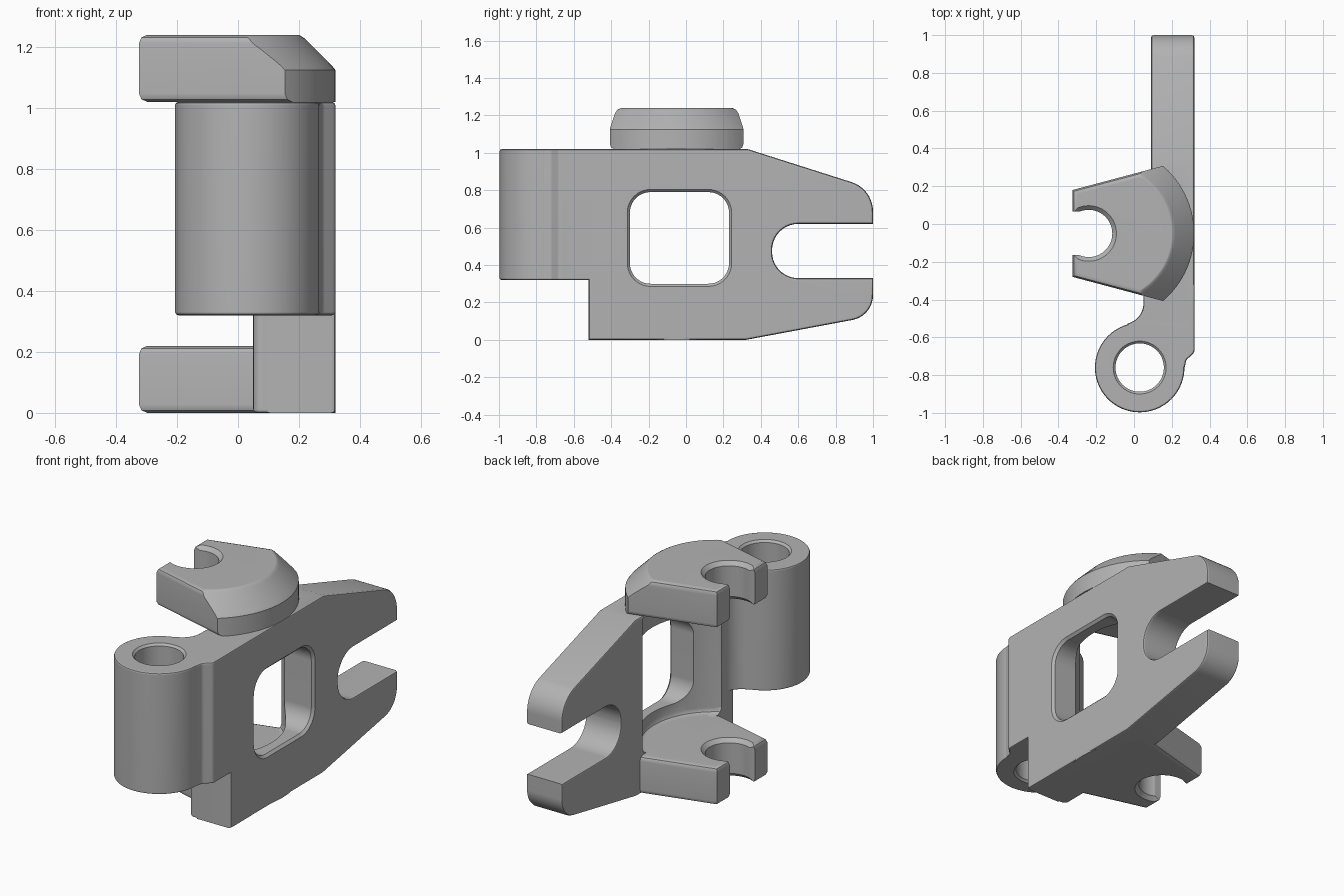
import bpy, bmesh, math
from mathutils import Vector

cube = bpy.data.objects.get("Cube")
if cube:
    bpy.data.objects.remove(cube, do_unlink=True)

GREY = (0.45, 0.45, 0.45, 1.0)
metal = bpy.data.materials.new("plain grey")
metal.use_nodes = True
metal.diffuse_color = GREY
for node in metal.node_tree.nodes:
    if node.type == 'BSDF_PRINCIPLED':
        node.inputs["Base Color"].default_value = GREY


def outline(corners, steps=10):
    """Polygon from (a, b, radius) corners, with tangent arcs at the corners."""
    pts = []
    count = len(corners)
    for i, (a, b, r) in enumerate(corners):
        p = Vector((a, b))
        if r == 0:
            pts.append(p)
            continue
        u = (Vector(corners[i - 1][:2]) - p).normalized()
        v = (Vector(corners[(i + 1) % count][:2]) - p).normalized()
        half = u.angle(v) / 2
        c = p + (u + v).normalized() * (r / math.sin(half))
        s = p + u * (r / math.tan(half)) - c
        e = p + v * (r / math.tan(half)) - c
        start = math.atan2(s.y, s.x)
        turn = math.atan2(s.x * e.y - s.y * e.x, s.dot(e))
        for k in range(steps + 1):
            w = start + turn * k / steps
            pts.append(c + Vector((math.cos(w), math.sin(w))) * r)
    return pts


def circle(cx, cy, r, steps=72):
    return [Vector((cx + r * math.cos(math.tau * k / steps),
                    cy + r * math.sin(math.tau * k / steps))) for k in range(steps)]


def inset(pts, d):
    """Move every side of the polygon inwards by d."""
    out = []
    for i, p in enumerate(pts):
        e1 = (p - pts[i - 1]).normalized()
        e2 = (pts[(i + 1) % len(pts)] - p).normalized()
        n1, n2 = Vector((-e1.y, e1.x)), Vector((-e2.y, e2.x))
        out.append(p + (n1 + n2) * (d / (1 + n1.dot(n2))))
    return out


def rounded(low, high, r):
    """Levels of a prism whose end edges are rounded."""
    q = 0.3 * r
    return [(low, r), (low + q, q), (low + r, 0),
            (high - r, 0), (high - q, q), (high, r)]


def flared(low, high, r):
    """Levels of a through-hole cutter with chamfered mouths."""
    return [(low - 0.01, -r - 0.01), (low + r, 0), (high - r, 0), (high + 0.01, -r - 0.01)]


def loft(name, pts, levels, sideways=False):
    """Stack inset copies of an outline along z, or along x when sideways."""
    area = sum(pts[i - 1].cross(p) for i, p in enumerate(pts))
    if area < 0:
        pts = pts[::-1]
    bm = bmesh.new()
    rings = []
    for h, d in levels:
        ring = inset(pts, d)
        rings.append([bm.verts.new((h, p.x, p.y) if sideways else (p.x, p.y, h)) for p in ring])
    for lo, hi in zip(rings, rings[1:]):
        for i in range(len(lo)):
            bm.faces.new((lo[i - 1], lo[i], hi[i], hi[i - 1]))
    bm.faces.new(rings[0][::-1])
    bm.faces.new(rings[-1])
    bmesh.ops.recalc_face_normals(bm, faces=bm.faces)
    mesh = bpy.data.meshes.new(name)
    bm.to_mesh(mesh)
    bm.free()
    mesh.materials.append(metal)
    obj = bpy.data.objects.new(name, mesh)
    bpy.context.collection.objects.link(obj)
    return obj


cutters = []


def cutter(*args, **kw):
    obj = loft(*args, **kw)
    obj.hide_render = True
    cutters.append(obj)
    return obj


def carve(obj, tool, operation='DIFFERENCE'):
    bpy.ops.object.select_all(action='DESELECT')
    bpy.context.view_layer.objects.active = obj
    obj.select_set(True)
    mod = obj.modifiers.new("carve", 'BOOLEAN')
    mod.operation = operation
    mod.solver = 'EXACT'
    mod.object = tool
    bpy.ops.object.modifier_apply(modifier=mod.name)


# Main side plate with forked tail
plate = loft("side_plate", outline([
    (-0.52, 0, 0), (0.32, 0, 0), (1, 0.127, 0.135), (1, 0.33, 0),
    (0.46, 0.33, 0.14), (0.46, 0.62, 0.14), (1, 0.62, 0),
    (1, 0.807, 0.165), (0.33, 1.02, 0), (-0.52, 1.02, 0)]),
    rounded(0.09, 0.32, 0.014), sideways=True)

# Front post and the web that joins it to the barrel
post = loft("front_post", outline([
    (0.05, -0.52, 0.03), (0.32, -0.52, 0.02), (0.32, -0.32, 0), (0.05, -0.32, 0)]),
    rounded(0, 1.02, 0.012))
web = loft("barrel_web", outline([
    (0.32, -0.32, 0), (0.05, -0.32, 0), (0.05, -0.504, 0.11), (-0.035, -0.527, 0),
    (0.03, -0.76, 0), (0.268, -0.76, 0), (0.277, -0.72, 0.03), (0.32, -0.68, 0.03)]),
    rounded(0.32, 1.02, 0.012))

# Hinge barrel and its bore
barrel = loft("hinge_barrel", circle(0.03, -0.76, 0.237), rounded(0.32, 1.02, 0.012))
bore = cutter("bore_cutter", circle(0.03, -0.76, 0.128), flared(0.32, 1.02, 0.012))
for part in (barrel, web):
    carve(part, bore)

# Plate window and the round hollow between the arms
window = cutter("window_cutter", outline([
    (-0.3, 0.3, 0.11), (0.23, 0.3, 0.11), (0.23, 0.79, 0.11), (-0.3, 0.79, 0.11)]),
    [(0, 0), (0.306, 0), (0.334, -0.028)], sideways=True)
hollow = cutter("hollow_cutter", circle(-0.15, -0.05, 0.4),
                [(0.22, 0.03), (0.23, 0.01), (0.25, 0), (0.99, 0), (1.01, 0.01), (1.03, 0.04)])
carve(plate, window)
for part in (plate, post, web):
    carve(part, hollow)


# Wedge arms with a round back and an open snap socket
def arm(name, low, high, fan_levels):
    body = loft(name, outline([
        (-0.325, -0.28, 0), (0.4, -0.473, 0), (0.4, 0.373, 0), (-0.325, 0.18, 0)]),
        rounded(low, high, 0.028))
    fan = cutter(name + "_fan_cutter", circle(-0.15, -0.05, 0.469, 96), fan_levels)
    carve(body, fan, 'INTERSECT')
    carve(body, cutter(name + "_socket_cutter", circle(-0.24, -0.05, 0.125),
                       flared(low, high, 0.022)))
    carve(body, cutter(name + "_mouth_cutter", outline([
        (-0.5, -0.165, 0), (-0.27, -0.165, 0), (-0.27, 0.065, 0), (-0.5, 0.065, 0)]),
        [(low - 0.1, 0), (high + 0.1, 0)]))
    return body


upper = arm("upper_arm", 1.02, 1.24,
            [(1, 0), (1.125, 0), (1.14, 0.012), (1.228, 0.1), (1.236, 0.112), (1.26, 0.16)])
lower = arm("lower_arm", 0, 0.22, [(-0.1, 0), (0.3, 0)])

for tool in cutters:
    bpy.data.objects.remove(tool, do_unlink=True)

# Smooth rounded faces, crisp edges
for part in (plate, post, web, barrel, upper, lower):
    bpy.ops.object.select_all(action='DESELECT')
    bpy.context.view_layer.objects.active = part
    part.select_set(True)
    bpy.ops.object.shade_smooth_by_angle(angle=math.radians(35))
    weighted = part.modifiers.new("even_normals", 'WEIGHTED_NORMAL')
    weighted.keep_sharp = True
